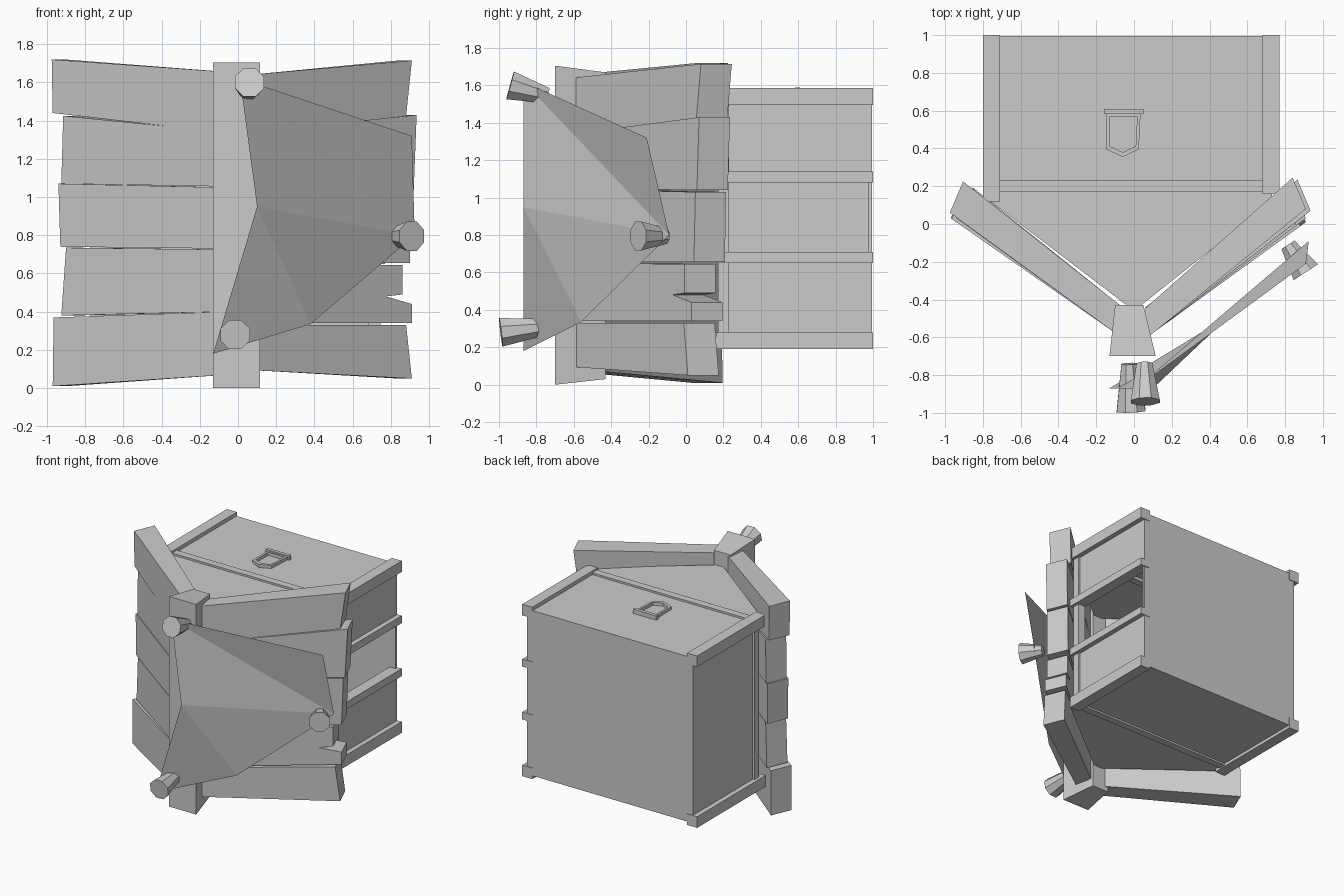
import bpy, bmesh, math
from mathutils import Vector


def mesh_object(name, verts, faces):
    me = bpy.data.meshes.new(name)
    me.from_pydata([tuple(v) for v in verts], [], faces)
    bm = bmesh.new()
    bm.from_mesh(me)
    bmesh.ops.recalc_face_normals(bm, faces=bm.faces)
    bm.to_mesh(me)
    bm.free()
    ob = bpy.data.objects.new(name, me)
    bpy.context.collection.objects.link(ob)
    return ob


def loft(name, a, b, caps=(True, True)):
    """Join two matching outlines into a prism."""
    n = len(a)
    faces = [(i, (i + 1) % n, n + (i + 1) % n, n + i) for i in range(n)]
    if caps[0]:
        faces.append(tuple(range(n)))
    if caps[1]:
        faces.append(tuple(range(n, 2 * n)))
    return mesh_object(name, list(a) + list(b), faces)


def box(name, x0, x1, y0, y1, z0, z1):
    ring = [(x0, y0), (x1, y0), (x1, y1), (x0, y1)]
    return loft(name, [(x, y, z0) for x, y in ring], [(x, y, z1) for x, y in ring])


def slab(name, outline, z0, z1, caps=(True, True)):
    return loft(name, [(x, y, z0) for x, y in outline], [(x, y, z1) for x, y in outline], caps)


# Hollow crate: pointed decks, back, left wall, right wall with open middle
deck = [(-0.76, 0.995), (0.73, 0.995), (0.73, 0.12), (0.0, -0.46), (-0.76, 0.12)]
slab("top_deck", deck, 1.535, 1.555)
slab("bottom_deck", deck, 0.215, 0.235)
box("back_panel", -0.76, 0.73, 0.975, 0.995, 0.215, 1.555)
box("left_panel", -0.76, -0.74, 0.17, 0.995, 0.215, 1.555)
box("right_lower_panel", 0.71, 0.73, 0.17, 0.995, 0.215, 0.68)
box("right_upper_panel", 0.71, 0.73, 0.17, 0.995, 1.11, 1.555)

# Side rails
for z0, z1 in [(0.19, 0.28), (1.495, 1.585)]:
    box("left_rail", -0.80, -0.71, 0.12, 1.0, z0, z1)
for z0, z1 in [(0.19, 0.28), (0.65, 0.71), (1.08, 1.14), (1.495, 1.585)]:
    box("right_rail", 0.68, 0.77, 0.16, 1.0, z0, z1)

# Front frame
for z0, z1 in [(0.20, 0.26), (1.51, 1.57)]:
    box("frame_crossbar", -0.76, 0.73, 0.17, 0.23, z0, z1)
for x0, x1 in [(-0.775, -0.71), (0.68, 0.745)]:
    box("frame_upright", x0, x1, 0.17, 0.23, 0.20, 1.57)

# Shield-shaped latch on the top deck
shield = [(-0.145, 0.59), (-0.145, 0.395), (-0.06, 0.355), (0.025, 0.395), (0.035, 0.59)]
inner = [(-0.055 + (x + 0.055) * 0.8, 0.48 + (y - 0.48) * 0.8) for x, y in shield]
slab("latch_outer", shield, 1.55, 1.58, (False, False))
slab("latch_inner", inner, 1.555, 1.58, (False, False))
loft("latch_rim", [(x, y, 1.58) for x, y in shield], [(x, y, 1.58) for x, y in inner], (False, False))
box("latch_bar", -0.16, 0.05, 0.583, 0.61, 1.55, 1.59)

# Centre post, tapering backwards
loft("front_post",
     [(-0.13, -0.70, 0.0), (0.115, -0.70, 0.0), (0.115, -0.70, 1.705), (-0.13, -0.70, 1.705)],
     [(-0.10, -0.43, 0.03), (0.05, -0.43, 0.03), (0.05, -0.43, 1.67), (-0.10, -0.43, 1.67)])


def plank(name, side, inner_z, outer, y_out):
    """Plank from the post to its end outline of (distance from centre, z)."""
    lo, hi = inner_z
    pts = [(0.06, lo)] + outer + [(0.06, hi)]
    far = max(p[0] for p in outer)
    front, back = [], []
    for d, z in pts:
        t = (d - 0.11) / (far - 0.11)
        y = -0.57 + (y_out + 0.57) * t
        front.append((side * d, y, z))
        back.append((side * (d - 0.07 * max(t, 0)), y + 0.165, z))
    return loft(name, front, back)


# Stacked planks: (inner z range, end outline low to high, end y)
left = [((0.07, 0.40), [(0.97, 0.01), (0.965, 0.37)], 0.03),
        ((0.40, 0.725), [(0.925, 0.38), (0.90, 0.735)], 0.02),
        ((0.73, 1.05), [(0.93, 0.74), (0.94, 1.07)], 0.03),
        ((1.055, 1.34), [(0.925, 1.07), (0.915, 1.425)], 0.03),
        ((1.335, 1.655), [(0.97, 1.44), (0.975, 1.72)], 0.06)]
right = [((0.095, 0.33), [(0.91, 0.05), (0.88, 0.33)], 0.01),
         ((0.34, 0.65), [(0.91, 0.34), (0.91, 0.44), (0.775, 0.48), (0.86, 0.49), (0.86, 0.645)], 0.03),
         ((0.66, 1.045), [(0.90, 0.655), (0.91, 1.03)], 0.05),
         ((1.05, 1.34), [(0.92, 1.04), (0.935, 1.43)], 0.07),
         ((1.33, 1.64), [(0.88, 1.425), (0.91, 1.715)], 0.08)]
for side, rows, name in [(-1, left, "left_plank"), (1, right, "right_plank")]:
    for inner_z, outer, y in rows:
        plank(name, side, inner_z, outer, y)

# Bent sheet-metal plate
mesh_object("metal_plate",
            [(0.01, -0.87, 1.62), (0.91, -0.21, 1.32), (0.925, -0.09, 0.80),
             (0.38, -0.56, 0.335), (-0.13, -0.87, 0.18), (0.10, -0.87, 0.95)],
            [(0, 1, 2), (0, 2, 5), (5, 2, 3), (5, 3, 4)])

# Octagonal tapered bolts: head centre, tip centre
for head, tip in [((0.06, -0.94, 1.60), (0.055, -0.74, 1.545)),
                  ((-0.015, -0.99, 0.28), (-0.025, -0.74, 0.31)),
                  ((0.91, -0.255, 0.795), (0.815, -0.11, 0.795))]:
    h, t = Vector(head), Vector(tip)
    q = (t - h).to_track_quat('Z', 'Y')
    ring = [Vector((math.cos(a), math.sin(a), 0)) for a in
            [math.pi * (2 * i + 1) / 8 for i in range(8)]]
    loft("bolt", [h + q @ (v * 0.083) for v in ring], [t + q @ (v * 0.045) for v in ring])
